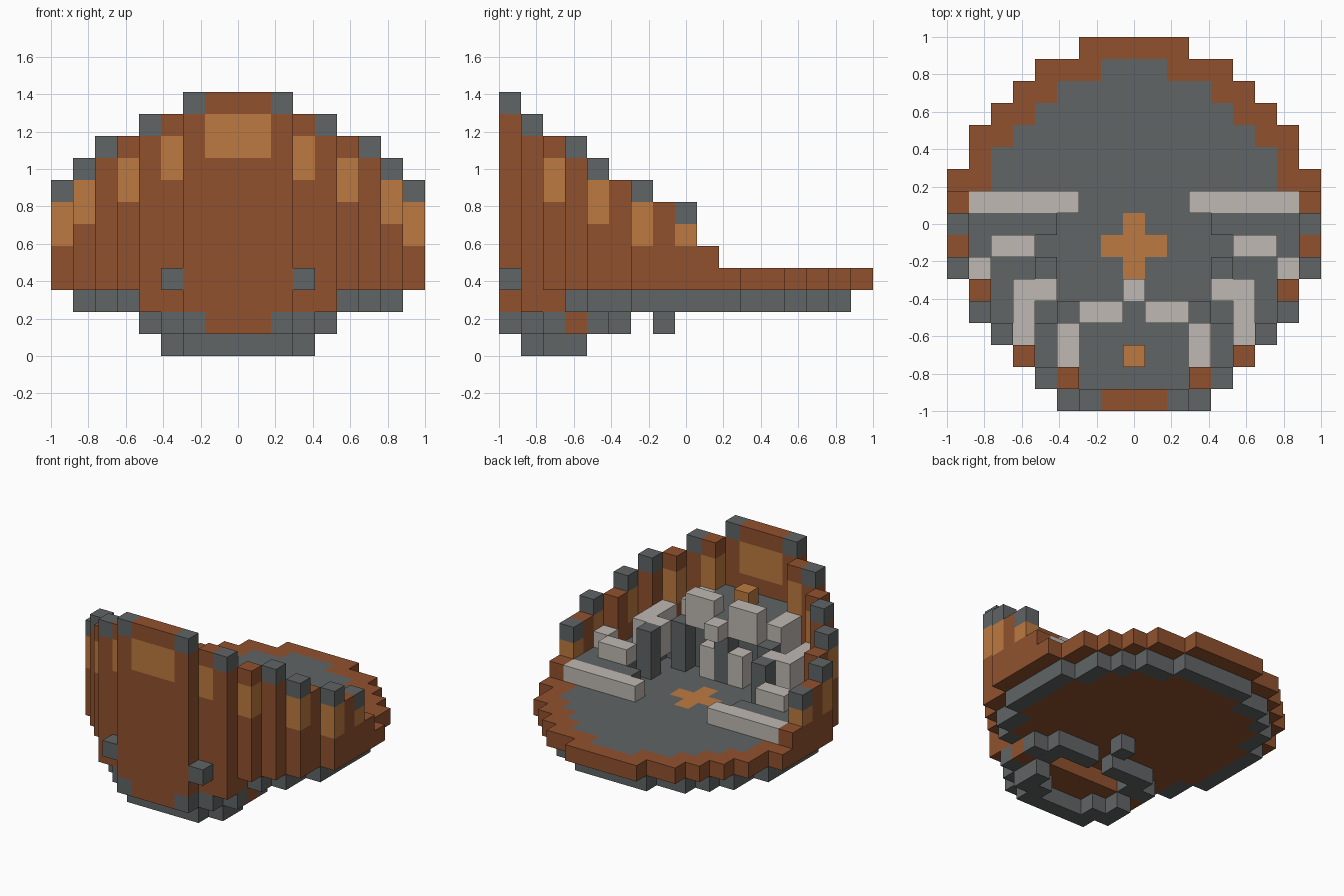
import bpy
import bmesh
from mathutils import Vector

cube = bpy.data.objects.get("Cube")
if cube:
    bpy.data.objects.remove(cube, do_unlink=True)

U = 2 / 17          # block size
HALF = 8            # blocks either side of the centre line


def material(name, rgb):
    m = bpy.data.materials.new(name)
    m.use_nodes = True
    m.diffuse_color = (*rgb, 1)
    m.node_tree.nodes["Principled BSDF"].inputs["Base Color"].default_value = (*rgb, 1)
    return m


BROWN, TAN, GREY, PALE = range(4)
MATERIALS = [
    material("rust_brown", (0.28, 0.083, 0.027)),
    material("tan", (0.51, 0.195, 0.053)),
    material("dark_grey", (0.118, 0.128, 0.13)),
    material("pale_grey", (0.52, 0.48, 0.445)),
]

blocks = {}         # (x, y, z) cell -> (part, colour)


def fill(part, colour, xs, ys, zs):
    """Fill a range of cells on both sides of the centre line."""
    for x in range(xs[0], xs[-1] + 1):
        for y in range(ys[0], ys[-1] + 1):
            for z in range(zs[0], zs[-1] + 1):
                for side in (x, -x):
                    blocks[side, y, z] = (part, colour)


def slab(part, widths, z, core, border, start=0):
    """Layer with a given half width per row and a coloured border."""
    cells = {(x, y) for y, w in enumerate(widths, start) for x in range(-w, w + 1)}
    for x, y in cells:
        around = ((x + 1, y), (x - 1, y), (x, y + 1), (x, y - 1))
        inside = all(c in cells for c in around)
        blocks[x, y, z] = (part, core if inside else border)


# Round base plate and the stepped layer under it
RIM = [2, 4, 5, 6, 7, 7, 8, 8, 8, 8, 8, 7, 7, 6, 5, 4, 2]
FLOOR = [3, 4, 5, 6, 6, 7, 7, 7, 7, 6, 6, 5, 4, 3, 1]
slab("base_plate", RIM, 3, BROWN, BROWN)
for y, w in enumerate(FLOOR, 1):
    fill("floor", GREY, (0, w), (y,), (3,))
slab("under_ring", [5, 6, 6, 7, 7, 7, 7, 7, 6, 6, 5, 4, 2], 2, BROWN, GREY, 3)
for y, w in enumerate([2, 4, 4, 4]):
    fill("under_ring", BROWN, (0, w), (y,), (2,))

# Keel and underside knobs
fill("keel", BROWN, (0, 3), (1, 3), (1,))
fill("keel", BROWN, (0, 1), (0,), (1,))
fill("keel", BROWN, (4,), (3,), (1,))
fill("keel", GREY, (2,), (0,), (1,))
fill("keel", GREY, (3,), (1,), (1,))
fill("keel", GREY, (4,), (2,), (1,))
fill("keel", GREY, (3, 4), (4,), (1,))
fill("keel", GREY, (1, 3), (5,), (1,))
fill("keel", GREY, (0, 1), (1,), (0,))
fill("keel", GREY, (2,), (1, 2), (0,))
fill("keel", GREY, (3,), (2, 3), (0,))
fill("underside_knob", GREY, (0,), (7,), (1,))


def post(x, y, bottom, top, cap=False, panel=None):
    """Wall post with an optional grey cap and tan panel."""
    fill("wall", BROWN, (x,), (y,), (bottom, top))
    if panel:
        fill("wall_panels", TAN, (x,), (y,), panel)
    if cap:
        fill("wall_caps", GREY, (x,), (y,), (top,))


# Tall front wall stepping down along the sides
post(0, 0, 2, 11, panel=(9, 10))
post(1, 0, 2, 11, panel=(9, 10))
post(2, 0, 2, 11, cap=True)
post(3, 1, 2, 10, panel=(8, 9))
post(4, 1, 2, 10, cap=True)
post(5, 2, 3, 9, panel=(7, 8))
post(6, 3, 3, 9, cap=True)
post(7, 4, 3, 8, cap=True, panel=(6, 7))
post(7, 5, 3, 7)
post(8, 6, 3, 7, cap=True, panel=(5, 6))
post(8, 7, 3, 6)
post(8, 8, 3, 6, cap=True, panel=(5,))
post(8, 9, 3, 4)
fill("front_studs", GREY, (3,), (0,), (3,))

# Inner terraces and the raised deck
fill("terrace", GREY, (4, 7), (8,), (4,))
fill("terrace", GREY, (5, 7), (6, 7), (4,))
fill("terrace", GREY, (5, 6), (4, 5), (4,))
fill("terrace", GREY, (4,), (2, 3), (4, 5))
fill("deck", GREY, (0, 2), (1, 3), (4, 7))
fill("deck", GREY, (0,), (4,), (4, 7))
fill("deck_knob", TAN, (0,), (2,), (8,))
fill("pillar", GREY, (4,), (6,), (4, 6))
fill("pillar", GREY, (3,), (4,), (4, 6))

# Pale bars and blocks
fill("rear_bar", PALE, (3, 7), (9,), (4,))
fill("side_blocks", PALE, (5, 6), (7,), (5,))
fill("side_blocks", PALE, (7,), (6,), (5,))
fill("inner_blocks", PALE, (5,), (3, 5), (5, 6))
fill("inner_blocks", PALE, (4,), (5,), (5, 6))
fill("deck_edge", PALE, (3,), (2, 3), (4, 7))
fill("deck_edge", PALE, (1, 2), (4,), (7, 8))
fill("deck_edge", PALE, (0,), (5,), (7,))
fill("lower_blocks", PALE, (1,), (4,), (4, 5))

# Tan cross set into the floor
fill("floor_cross", TAN, (0, 1), (7,), (3,))
fill("floor_cross", TAN, (0,), (6, 8), (3,))


def build(part):
    """Make one object from the exposed faces of a part's blocks."""
    bm = bmesh.new()
    verts = {}
    for cell, (owner, colour) in blocks.items():
        if owner != part:
            continue
        for axis in range(3):
            for sign in (-1, 1):
                near = list(cell)
                near[axis] += sign
                if tuple(near) in blocks:
                    continue
                n, a, b = Vector(), Vector(), Vector()
                n[axis] = sign / 2
                a[(axis + 1) % 3] = 0.5
                b[(axis + 2) % 3] = sign / 2
                corners = []
                for offset in (-a - b, a - b, a + b, b - a):
                    p = Vector(cell) + n + offset
                    key = tuple(p)
                    if key not in verts:
                        verts[key] = bm.verts.new(
                            (p.x * U, (p.y - HALF) * U, (p.z + 0.5) * U))
                    corners.append(verts[key])
                bm.faces.new(corners).material_index = colour
    mesh = bpy.data.meshes.new(part)
    bm.to_mesh(mesh)
    bm.free()
    for m in MATERIALS:
        mesh.materials.append(m)
    bpy.context.collection.objects.link(bpy.data.objects.new(part, mesh))


for part in sorted({owner for owner, _ in blocks.values()}):
    build(part)
